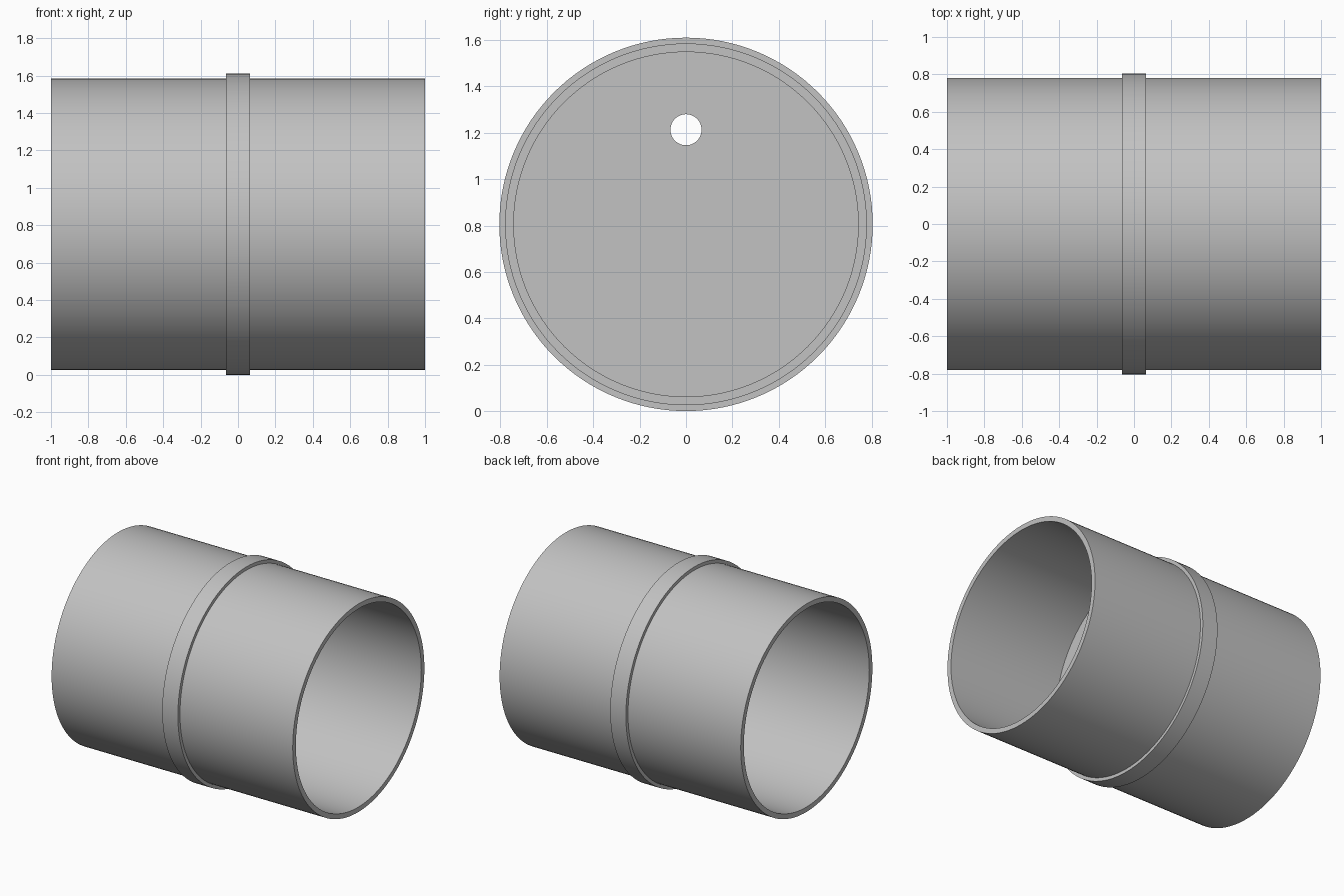
import bpy, bmesh, math

if "Cube" in bpy.data.objects:
    bpy.data.objects.remove(bpy.data.objects["Cube"], do_unlink=True)

OUTER, INNER, COLLAR = 0.78, 0.743, 0.805   # radii
HALF_LEN, HALF_COLLAR = 1.0, 0.065          # half widths along x
HOLE_R, HOLE_UP = 0.067, 0.408              # hole in the inner wall
SIDES = 128

grey = bpy.data.materials.new("light_grey")
grey.use_nodes = True
colour = (0.54, 0.54, 0.54, 1)
grey.diffuse_color = colour
grey.node_tree.nodes["Principled BSDF"].inputs["Base Color"].default_value = colour


def lathe_x(name, profile, sides, height):
    """Revolve (x, radius) points around the x axis and cap both ends."""
    bm = bmesh.new()
    angles = [2 * math.pi * i / sides for i in range(sides)]
    rings = [[bm.verts.new((x, r * math.sin(a), r * math.cos(a))) for a in angles]
             for x, r in profile]
    for lower, upper in zip(rings, rings[1:]):
        for i in range(sides):
            j = (i + 1) % sides
            bm.faces.new((lower[i], lower[j], upper[j], upper[i]))
    bm.faces.new(rings[0])
    bm.faces.new(rings[-1])
    bmesh.ops.recalc_face_normals(bm, faces=bm.faces)
    mesh = bpy.data.meshes.new(name)
    bm.to_mesh(mesh)
    bm.free()
    mesh.materials.append(grey)
    obj = bpy.data.objects.new(name, mesh)
    obj.location.z = height
    bpy.context.collection.objects.link(obj)
    return obj


# Pipe sleeve with raised collar and a solid wall across the middle
half = [(HALF_COLLAR, COLLAR), (HALF_COLLAR, OUTER), (HALF_LEN, OUTER),
        (HALF_LEN, INNER), (HALF_COLLAR, INNER)]
profile = [(-x, r) for x, r in reversed(half)] + half
coupling = lathe_x("pipe_coupling", profile, SIDES, COLLAR)

# Round hole through the wall
cutter = lathe_x("hole_cutter", [(-0.3, HOLE_R), (0.3, HOLE_R)], 48, COLLAR + HOLE_UP)
cutter.hide_render = True
cut = coupling.modifiers.new("hole", "BOOLEAN")
cut.operation = "DIFFERENCE"
cut.solver = "EXACT"
cut.object = cutter

bpy.ops.object.select_all(action="DESELECT")
coupling.select_set(True)
bpy.context.view_layer.objects.active = coupling
bpy.ops.object.modifier_apply(modifier=cut.name)
bpy.data.objects.remove(cutter, do_unlink=True)
bpy.ops.object.shade_smooth_by_angle(angle=math.radians(30))
